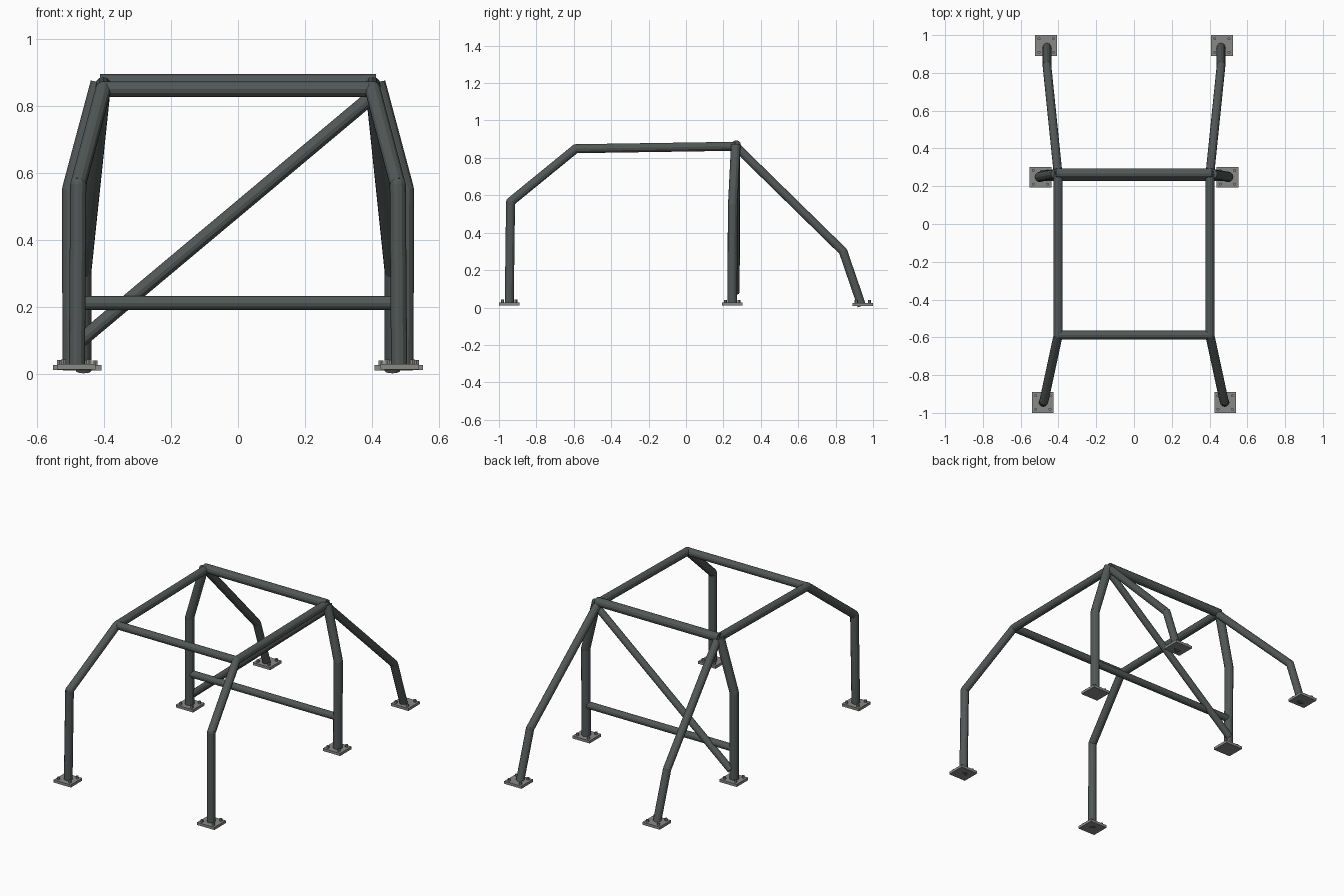
import bpy, bmesh
from mathutils import Vector, Matrix

if "Cube" in bpy.data.objects:
    bpy.data.objects.remove(bpy.data.objects["Cube"])


def material(name, rgb):
    m = bpy.data.materials.new(name)
    m.diffuse_color = (*rgb, 1)
    m.use_nodes = True
    m.node_tree.nodes["Principled BSDF"].inputs["Base Color"].default_value = m.diffuse_color
    return m


TUBE = material("dark_grey_tube", (0.085, 0.098, 0.096))
PLATE = material("grey_steel_plate", (0.25, 0.25, 0.245))
SIDES = 12


def finish(name, bm, mat):
    me = bpy.data.meshes.new(name)
    bm.to_mesh(me)
    bm.free()
    me.materials.append(mat)
    ob = bpy.data.objects.new(name, me)
    bpy.context.collection.objects.link(ob)
    return ob


def tube(name, points, r):
    """Straight tube sections along a path, with rounded joints at the bends."""
    bm = bmesh.new()
    pts = [Vector(p) for p in points]
    for a, b in zip(pts, pts[1:]):
        d = b - a
        mat = Matrix.Translation((a + b) / 2) @ d.to_track_quat('Z', 'Y').to_matrix().to_4x4()
        bmesh.ops.create_cone(bm, cap_ends=True, segments=SIDES, radius1=r, radius2=r,
                              depth=d.length, matrix=mat)
    for p in pts[1:-1]:
        bmesh.ops.create_uvsphere(bm, u_segments=SIDES, v_segments=8, radius=r * 0.99,
                                  matrix=Matrix.Translation(p))
    return finish(name, bm, TUBE)


def foot_plate(name, x, y, z):
    """Square mounting plate with a bolt in each corner."""
    bm = bmesh.new()
    bmesh.ops.create_cube(bm, size=1, matrix=Matrix.Translation((x, y, z))
                          @ Matrix.Diagonal((0.116, 0.11, 0.016, 1)))
    for sx in (-1, 1):
        for sy in (-1, 1):
            bmesh.ops.create_cone(bm, cap_ends=True, segments=6, radius1=0.008, radius2=0.008,
                                  depth=0.016,
                                  matrix=Matrix.Translation((x + sx * 0.038, y + sy * 0.036, z + 0.014)))
    return finish(name, bm, PLATE)


for side, s in (("left", -1), ("right", 1)):
    # Main hoop leg
    tube("main_hoop_leg_" + side,
         [(s * 0.498, 0.247, 0.012), (s * 0.50, 0.25, 0.55), (s * 0.415, 0.266, 0.868)], 0.026)
    # Front leg running back along the roof to the main hoop
    tube("front_leg_and_roof_rail_" + side,
         [(s * 0.481, -0.945, 0.012), (s * 0.477, -0.938, 0.565),
          (s * 0.402, -0.59, 0.849), (s * 0.402, 0.266, 0.862)], 0.024)
    # Rear stay
    tube("rear_stay_" + side,
         [(s * 0.402, 0.266, 0.862), (s * 0.461, 0.84, 0.30), (s * 0.461, 0.94, 0.008)], 0.023)
    # Mounting plates
    foot_plate("main_foot_plate_" + side, s * 0.495, 0.247, 0.018)
    foot_plate("front_foot_plate_" + side, s * 0.483, -0.945, 0.020)
    foot_plate("rear_foot_plate_" + side, s * 0.465, 0.945, 0.017)

# Cross members
tube("main_hoop_top_bar", [(-0.412, 0.268, 0.868), (0.412, 0.268, 0.868)], 0.026)
tube("front_roof_bar", [(-0.402, -0.588, 0.849), (0.402, -0.588, 0.849)], 0.023)
tube("lower_cross_bar", [(-0.495, 0.248, 0.211), (0.495, 0.248, 0.211)], 0.021)
tube("diagonal_brace", [(-0.488, 0.266, 0.083), (0.41, 0.268, 0.835)], 0.021)
